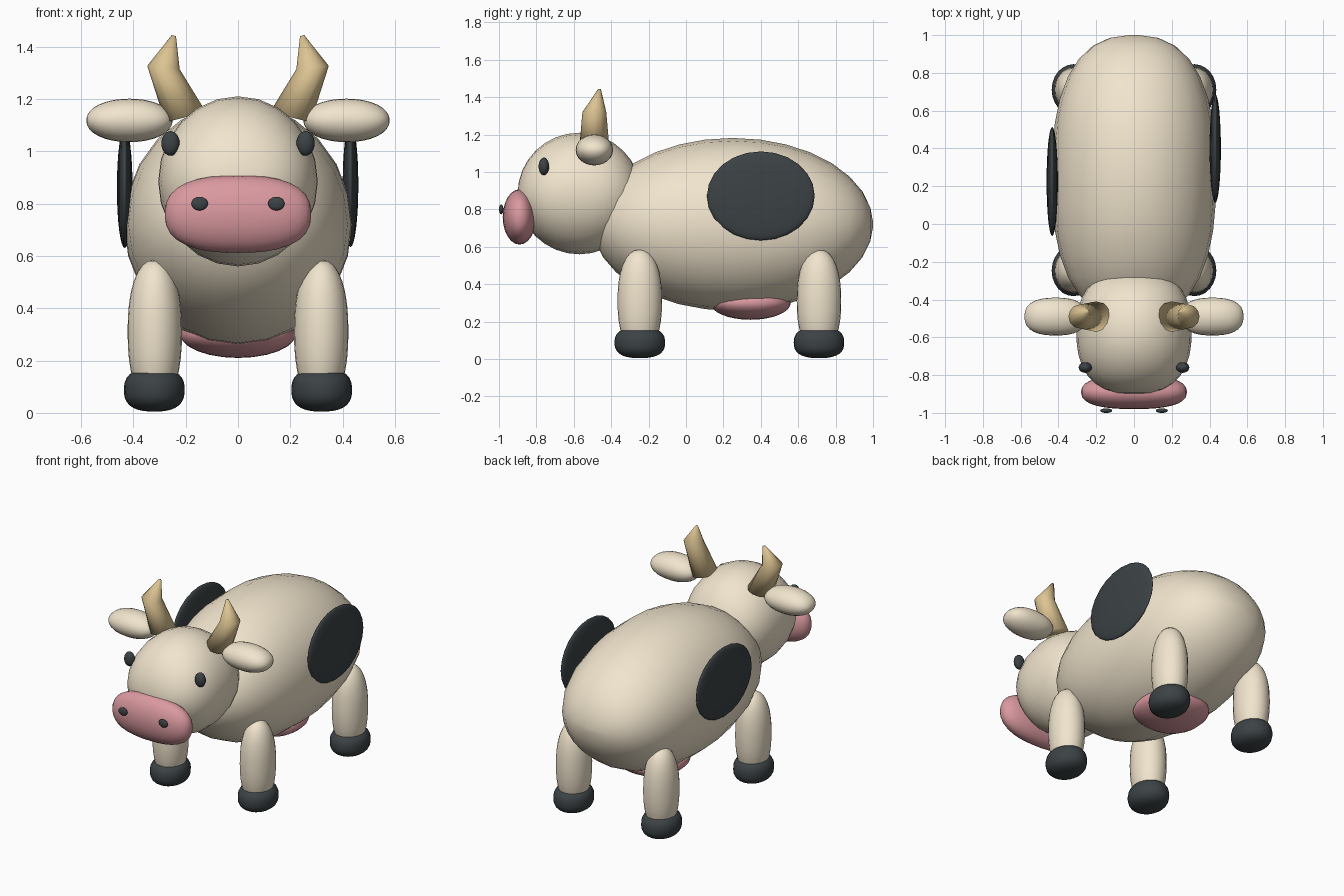
import bpy, bmesh, math
from mathutils import Vector

if "Cube" in bpy.data.objects:
    bpy.data.objects.remove(bpy.data.objects["Cube"])

def material(name, rgb):
    m = bpy.data.materials.new(name)
    m.diffuse_color = (*rgb, 1)
    m.use_nodes = True
    m.node_tree.nodes["Principled BSDF"].inputs["Base Color"].default_value = m.diffuse_color
    return m

CREAM = material("cream", (0.88, 0.78, 0.61))
DARK = material("charcoal", (0.045, 0.055, 0.06))
PINK = material("pink", (0.70, 0.32, 0.35))
TAN = material("tan", (0.72, 0.55, 0.29))

def loft(name, rings, mat):
    """Skin a list of rings of points, capping both ends."""
    bm = bmesh.new()
    vs = [[bm.verts.new(p) for p in ring] for ring in rings]
    n = len(vs[0])
    for a, b in zip(vs, vs[1:]):
        for i in range(n):
            j = (i + 1) % n
            bm.faces.new((a[i], a[j], b[j], b[i]))
    bm.faces.new(vs[0])
    bm.faces.new(vs[-1])
    bmesh.ops.recalc_face_normals(bm, faces=bm.faces[:])
    me = bpy.data.meshes.new(name)
    bm.to_mesh(me)
    bm.free()
    for f in me.polygons:
        f.use_smooth = True
    me.materials.append(mat)
    ob = bpy.data.objects.new(name, me)
    bpy.context.collection.objects.link(ob)
    return ob

def blob(name, c, r, mat, axis=2, p=(2, 2), segs=24, steps=16):
    """Rounded ellipsoid lofted along an axis; p = fullness of the two cross directions."""
    u, v = [i for i in range(3) if i != axis]
    rings = []
    for k in range(steps + 1):
        t = math.cos(math.pi * min(max(k / steps, 0.01), 0.99))
        if k in (0, steps):
            t = math.copysign(0.9995, t)
        wu, wv = [(1 - abs(t) ** q) ** (1 / q) for q in p]
        ring = []
        for s in range(segs):
            a = 2 * math.pi * s / segs
            q = Vector(c)
            q[axis] += r[axis] * t
            q[u] += r[u] * wu * math.cos(a)
            q[v] += r[v] * wv * math.sin(a)
            ring.append(q)
        rings.append(ring)
    return loft(name, rings, mat)

# torso and head: fuller in plan than in profile
blob("body", (0, 0.25, 0.72), (0.435, 0.75, 0.462), CREAM, 1, (2.5, 2))
blob("head", (0, -0.57, 0.885), (0.305, 0.33, 0.325), CREAM, 1, (2.5, 2))

# muzzle and udder
blob("muzzle", (0, -0.89, 0.76), (0.28, 0.09, 0.148), PINK, 0, (2.5, 2.5))
blob("udder", (0, 0.345, 0.30), (0.22, 0.215, 0.09), PINK, 1, (2.3, 2))

# side patches
blob("right_patch", (0.43, 0.40, 0.872), (0.03, 0.288, 0.238), DARK, 0)
blob("left_patch", (-0.433, 0.225, 0.86), (0.03, 0.288, 0.23), DARK, 0)

for side, s in (("right", 1), ("left", -1)):
    # face details and ears
    blob(side + "_eye", (s * 0.258, -0.76, 1.03), (0.035, 0.028, 0.047), DARK)
    blob(side + "_nostril", (s * 0.147, -0.988, 0.80), (0.032, 0.012, 0.026), DARK, 1)
    blob(side + "_ear", (s * 0.415, -0.49, 1.118), (0.165, 0.1, 0.083), CREAM, 0, (2.5, 2.1))

    # bent horn: centre, radius, slope of the ring across x
    rings = []
    for x, y, z, r, slope in ((0.20, -0.49, 1.13, 0.078, -0.25),
                              (0.285, -0.49, 1.32, 0.062, 0.1),
                              (0.245, -0.463, 1.442, 0.008, 0.3)):
        rings.append([(s * (x + r * math.cos(a)), y + r * math.sin(a) * 1.03,
                       z + slope * r * math.cos(a))
                      for a in [2 * math.pi * i / 12 for i in range(12)]])
    loft(side + "_horn", rings, TAN)

    # legs with hooves
    for end, y in (("front", -0.247), ("back", 0.711)):
        blob(f"{end}_{side}_leg", (s * 0.318, y, 0.31), (0.104, 0.119, 0.275),
             CREAM, 2, (2.3, 2.3))
        blob(f"{end}_{side}_hoof", (s * 0.32, y, 0.088), (0.116, 0.135, 0.083),
             DARK, 2, (2.6, 2.6))
